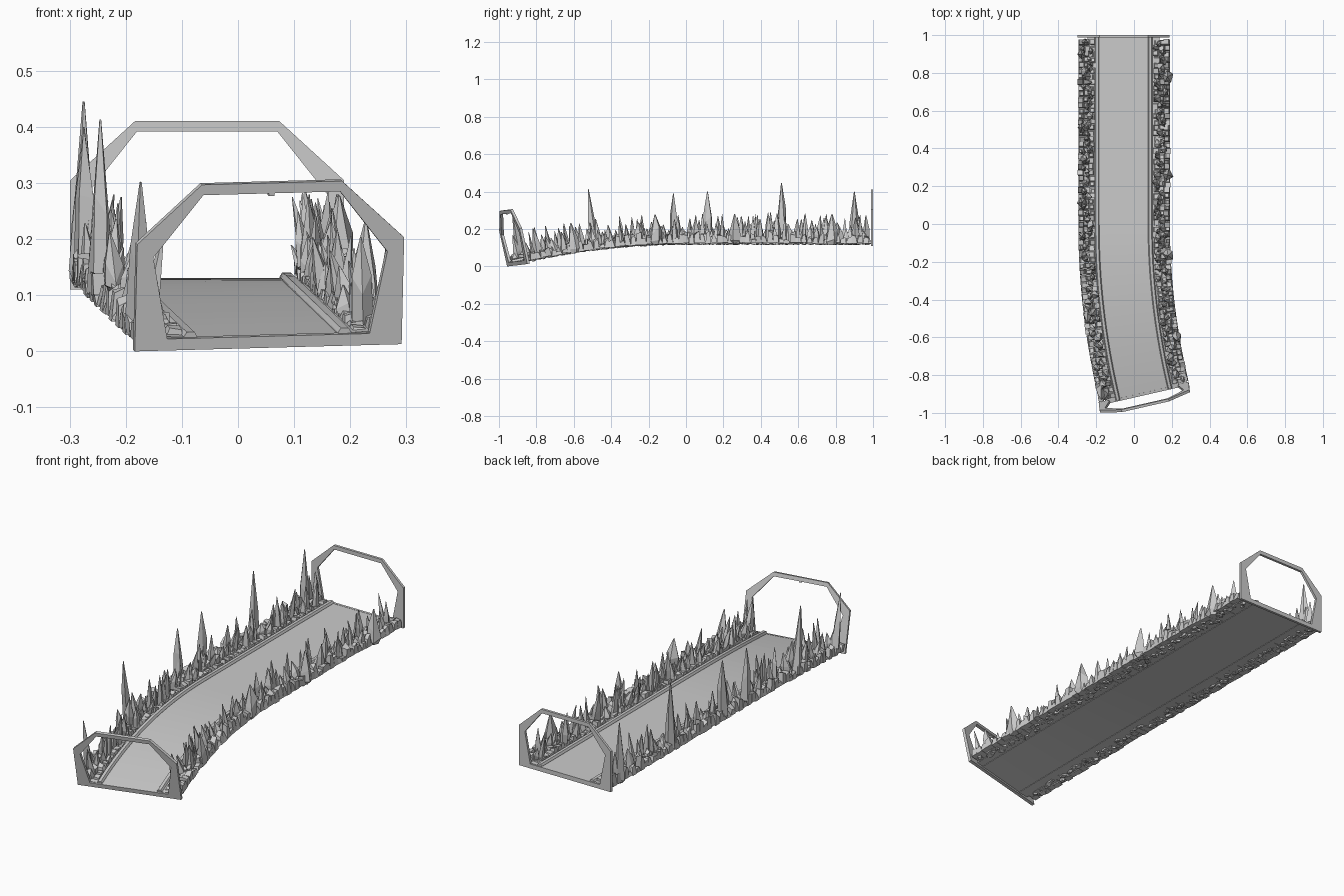
import bpy, bmesh, math, random
from mathutils import Vector

if "Cube" in bpy.data.objects:
    bpy.data.objects.remove(bpy.data.objects["Cube"])

random.seed(11)
FRONT, BACK = -0.90, 0.994


def frame(y):
    """Position, right, forward and up directions of the bending, sinking road."""
    t = max(0.0, -y)
    pos = Vector((-0.055 + 0.133 * t * t, y, 0.13 - 0.1265 * t * t))
    fwd = Vector((-0.26 * t, 1, 0.253 * t)).normalized()
    side = fwd.cross(Vector((0, 0, 1))).normalized()
    side = (side + side.cross(fwd) * 0.03 * t).normalized()
    return pos, side, fwd, side.cross(fwd)


def place(u, y, h, along=0.0):
    pos, side, fwd, up = frame(y)
    return pos + side * u + up * h + fwd * along


def finish(name, bm):
    bmesh.ops.recalc_face_normals(bm, faces=bm.faces)
    mesh = bpy.data.meshes.new(name)
    bm.to_mesh(mesh)
    bm.free()
    ob = bpy.data.objects.new(name, mesh)
    bpy.context.collection.objects.link(ob)
    return ob


def skin(bm, rings):
    """Closed tube through equal-length rings, with end caps."""
    rings = [[bm.verts.new(p) for p in r] for r in rings]
    n = len(rings[0])
    for a, b in zip(rings, rings[1:]):
        for i in range(n):
            bm.faces.new((a[i], a[(i + 1) % n], b[(i + 1) % n], b[i]))
    bm.faces.new(rings[0])
    bm.faces.new(rings[-1])


def sweep(name, profile):
    """Sweep a (sideways, height) profile along the road."""
    ys = [FRONT + (0.05 - FRONT) * i / 18 for i in range(19)] + [0.5, BACK]
    bm = bmesh.new()
    skin(bm, [[place(u, y, h) for u, h in profile] for y in ys])
    return finish(name, bm)


# Road bed, kerbs and narrow flat verges
sweep("road", [(-0.14, -0.008), (0.14, -0.008), (0.14, 0), (-0.14, 0)])
for s, label in ((-1, "left"), (1, "right")):
    sweep(label + "_kerb", [(s * u, h) for u, h in
          [(0.129, -0.01), (0.129, 0.003), (0.134, 0.011), (0.148, 0.011), (0.153, 0.003), (0.153, -0.01)]])
    sweep(label + "_verge", [(s * u, h) for u, h in
          [(0.15, -0.008), (0.15, 0.002), (0.19, 0.004), (0.19, -0.006)]])


def arch(name, y, depth):
    """Six-sided gateway frame standing square to the road."""
    half_out = [(0.244, -0.02), (0.244, 0.175), (0.128, 0.281)]
    half_in = [(0.185, 0.001), (0.214, 0.150), (0.125, 0.262)]
    loops = []
    for half in (half_out, half_in):
        pts = half + [(-u, h) for u, h in reversed(half)]
        for d in (-depth / 2, depth / 2):
            loops.append([place(u, y, h, d) for u, h in pts])
    bm = bmesh.new()
    of, ob_, inf, inb = [[bm.verts.new(p) for p in l] for l in loops]
    for i in range(6):
        j = (i + 1) % 6
        for a, b in ((of, ob_), (ob_, inb), (inb, inf), (inf, of)):
            bm.faces.new((a[i], a[j], b[j], b[i]))
    return finish(name, bm)


arch("front_arch", FRONT, 0.014)
arch("back_arch", BACK, 0.012)

# Small tab under the middle of the front arch
bm = bmesh.new()
skin(bm, [[place(u, FRONT, h, d) for u, h in
     [(-0.005, 0.257), (0.005, 0.257), (0.005, 0.264), (-0.005, 0.264)]] for d in (-0.006, 0.006)])
finish("arch_tab", bm)


def block(bm, u, y, w, h):
    """Low tapered square block of rubble."""
    k = random.uniform(0.5, 0.95)
    du, dy = random.uniform(-0.2, 0.2) * w, random.uniform(-0.2, 0.2) * w
    corners = ((-1, -1), (1, -1), (1, 1), (-1, 1))
    low = random.uniform(-0.01, -0.002)
    skin(bm, [[place(u + a * w / 2, y, low, b * w / 2) for a, b in corners],
              [place(u + du + a * w * k / 2, y, h * random.uniform(0.6, 1.3), dy + b * w * k / 2)
               for a, b in corners]])


def spike(bm, u, y, r, h, lean):
    """Chunky few-sided rock with a bulging foot and a sharp tip."""
    n = random.choice((4, 5, 5))
    turn = random.uniform(0, 6.28)
    rings = []
    for z, k, wobble in ((-0.012, 0.55, 0.004), (0.008, 0.9, 0.008),
                         (0.42 * h, random.uniform(0.65, 0.9), 0.16 * h), (h, 0.07, 0)):
        ring = []
        for i in range(n):
            a = turn + math.tau * i / n
            q = r * k * random.uniform(0.8, 1.2)
            ring.append(place(u + 0.8 * q * math.cos(a) + lean * max(z, 0) / h, y,
                              z + random.uniform(-1, 1) * wobble, q * math.sin(a)))
        rings.append(ring)
    skin(bm, rings)


# Rocky borders: low rubble, many chunky pinnacles, then a few placed tall ones
tall = {-1: [(-0.46, 0.315), (-0.06, 0.26), (0.115, 0.27), (0.51, 0.315), (0.90, 0.27), (-0.83, 0.27)],
        1: [(-0.63, 0.15), (-0.17, 0.15), (0.26, 0.15), (0.78, 0.15)]}
for s, label in ((-1, "left"), (1, "right")):
    bm = bmesh.new()
    y = FRONT + 0.03
    while y < BACK - 0.015:
        for row in range(3):
            u = (0.168 if s < 0 else 0.173) + row * 0.0285
            block(bm, s * u, y, 0.03, random.uniform(0.012, 0.05) * (0.5 + 0.3 * row))
        y += 0.03
    for i in range(76):
        y = FRONT + 0.04 + (BACK - FRONT - 0.07) * (i + random.random()) / 76
        h = 0.055 + 0.105 * random.random() ** 1.1
        r = random.uniform(0.017, 0.029)
        spike(bm, s * random.uniform(0.150 + r, 0.238 - 0.8 * r), y, r, h,
              random.uniform(-0.028, 0.012) * s)
    for y, h in tall[s]:
        spike(bm, s * (0.220 if s < 0 else 0.232), y, 0.032 if s < 0 else 0.04, h, 0)
    finish(label + "_rocks", bm)

# Rest the lowest point on the ground
obs = list(bpy.context.scene.objects)
low = min(v.co.z for o in obs for v in o.data.vertices)
for o in obs:
    for v in o.data.vertices:
        v.co.z -= low
